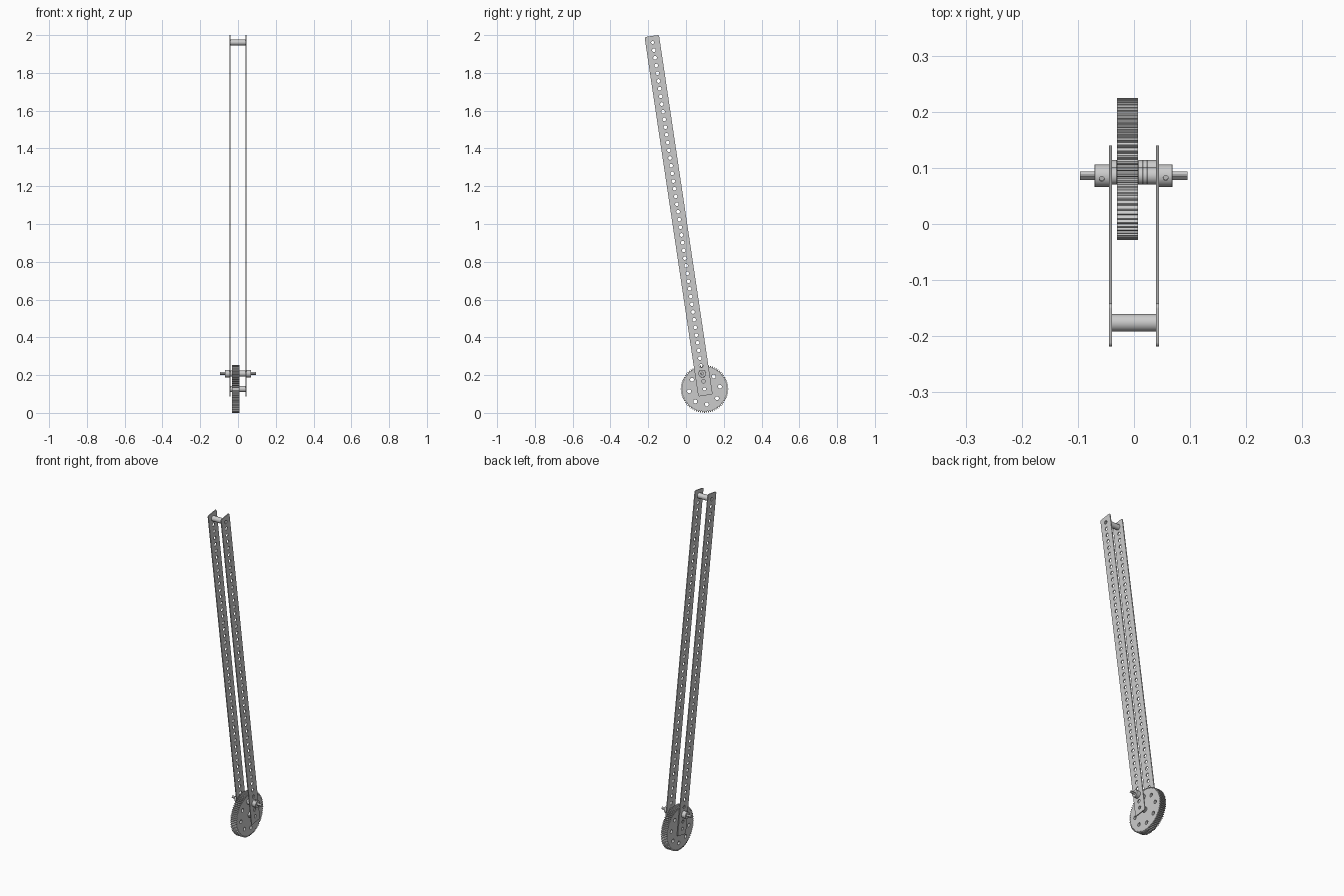
import bpy
from math import sin, cos, pi, radians
from mathutils import Matrix, Vector

if "Cube" in bpy.data.objects:
    bpy.data.objects.remove(bpy.data.objects["Cube"])

TILT = radians(8.5)
U = Vector((-sin(TILT), cos(TILT)))      # along the arm, in (y, z)
V = Vector((cos(TILT), sin(TILT)))       # across the arm
GEAR = Vector((0.098, 0.1265))           # gear centre
PITCH = 1.855 / 45                       # hole spacing
AXLE = GEAR + U * PITCH * 2
TOP = GEAR + U * PITCH * 45
# local x, y, z -> world y, z, x
FRAME = Matrix(((0, 0, 1, 0), (1, 0, 0, 0), (0, 1, 0, 0), (0, 0, 0, 1)))


def circle(c, r, n=20, phase=0.0):
    return [c + Vector((cos(phase + 2 * pi * i / n), sin(phase + 2 * pi * i / n))) * r
            for i in range(n)]


def extrude(name, loops, x0, x1, bevel=0.0):
    """Solid from (y, z) outlines (first outer, rest holes) spanning x0..x1."""
    cu = bpy.data.curves.new(name + "_outline", 'CURVE')
    cu.dimensions = '2D'
    cu.fill_mode = 'BOTH'
    cu.extrude = (x1 - x0) / 2
    for pts in loops:
        sp = cu.splines.new('POLY')
        sp.points.add(len(pts) - 1)
        for p, q in zip(sp.points, pts):
            p.co = (q[0], q[1], 0, 1)
        sp.use_cyclic_u = True
    ob = bpy.data.objects.new(name, cu)
    bpy.context.collection.objects.link(ob)
    ob.matrix_world = Matrix.Translation(((x0 + x1) / 2, 0, 0)) @ FRAME
    bpy.ops.object.select_all(action='DESELECT')
    ob.select_set(True)
    bpy.context.view_layer.objects.active = ob
    bpy.ops.object.convert(target='MESH')
    ob = bpy.context.object
    ob.name = name
    # weld caps to walls
    bpy.ops.object.mode_set(mode='EDIT')
    bpy.ops.mesh.select_all(action='SELECT')
    bpy.ops.mesh.remove_doubles(threshold=0.00005)
    bpy.ops.mesh.normals_make_consistent(inside=False)
    bpy.ops.object.mode_set(mode='OBJECT')
    bpy.ops.object.shade_smooth_by_angle(angle=radians(30))
    if bevel:
        m = ob.modifiers.new("edge", 'BEVEL')
        m.width = bevel
        m.segments = 1
        m.limit_method = 'ANGLE'
        m.angle_limit = radians(50)
    return ob


# Perforated side arms with rounded corners
def arm_outline():
    lo, hi, w, r = -0.0345, 1.855 + 0.0345, 0.0385, 0.008
    pts = []
    for k, (v, u) in enumerate(((w - r, hi - r), (-w + r, hi - r),
                                (-w + r, lo + r), (w - r, lo + r))):
        c = GEAR + V * v + U * u
        pts += [c + (V * cos(a) + U * sin(a)) * r
                for a in (k * pi / 2 + j * pi / 8 for j in range(5))]
    return pts


arm_loops = [arm_outline()] + [circle(GEAR + U * PITCH * i, 0.0098, 16) for i in range(46)]
extrude("left_arm", arm_loops, -0.0445, -0.0392)
extrude("right_arm", arm_loops, 0.0392, 0.0445)

# Spur gear with a ring of holes
TEETH = 72
teeth = []
for i in range(TEETH):
    for f, r in ((-0.34, 0.1185), (-0.14, 0.1262), (0.14, 0.1262), (0.34, 0.1185)):
        a = 2 * pi * (i + f) / TEETH
        teeth.append(GEAR + Vector((cos(a), sin(a))) * r)
gear_holes = [circle(GEAR, 0.0098)] + [
    circle(GEAR + Vector((cos(a), sin(a))) * PITCH * 2, 0.0105)
    for a in (TILT + pi / 2 + k * pi / 4 for k in range(8))]
extrude("gear", [teeth] + gear_holes, -0.0305, 0.0075)

# Square axle with trimmed corners, standing on edge
shaft = [AXLE + Vector((cos(a + d), sin(a + d))) * 0.0076
         for a in (k * pi / 2 for k in range(4)) for d in (-0.2, 0.2)]
extrude("axle", [shaft], -0.096, 0.095)


def ring(name, c, r, hole, x0, x1, bevel=0.0):
    return extrude(name, [circle(c, r, 32), circle(c, hole, 32)], x0, x1, bevel)


# Spacers on the axle and the gear centre
for label, c in (("axle", AXLE), ("hub", GEAR)):
    ring(label + "_spacer_left", c, 0.0158, 0.0085, -0.0392, -0.0305, 0.0008)
    step = (0.0392 - 0.0075) / 4
    for i in range(4):
        x = 0.0075 + step * i
        ring(f"{label}_spacer_{i + 1}", c, 0.0158, 0.0085, x, x + step, 0.0008)

# Standoff joining the arm tops
ring("top_standoff", TOP, 0.0155, 0.008, -0.0392, 0.0392)

# Shaft collars with a set-screw hole
for label, x0, x1, lean in (("left", -0.07, -0.0445, 0.28), ("right", 0.0445, 0.0685, 0.18)):
    collar = ring(label + "_collar", AXLE, 0.0203, 0.0078, x0, x1, 0.0025)
    d = Vector((0, -sin(lean), cos(lean)))
    mid = Vector(((x0 + x1) / 2, AXLE.x, AXLE.y)) + d * 0.022
    bpy.ops.mesh.primitive_cylinder_add(vertices=16, radius=0.0045, depth=0.014,
                                        location=mid, rotation=(lean, 0, 0))
    cutter = bpy.context.object
    cutter.name = label + "_screw_cutter"
    cutter.hide_render = True
    m = collar.modifiers.new("screw_hole", 'BOOLEAN')
    m.operation = 'DIFFERENCE'
    m.object = cutter
    bpy.context.view_layer.objects.active = collar
    for name in [m.name for m in collar.modifiers if m.type in {'BEVEL', 'BOOLEAN'}]:
        bpy.ops.object.modifier_apply(modifier=name)
    bpy.data.objects.remove(cutter)
    bpy.ops.object.select_all(action='DESELECT')
    collar.select_set(True)
    bpy.ops.object.shade_smooth_by_angle(angle=radians(30))
